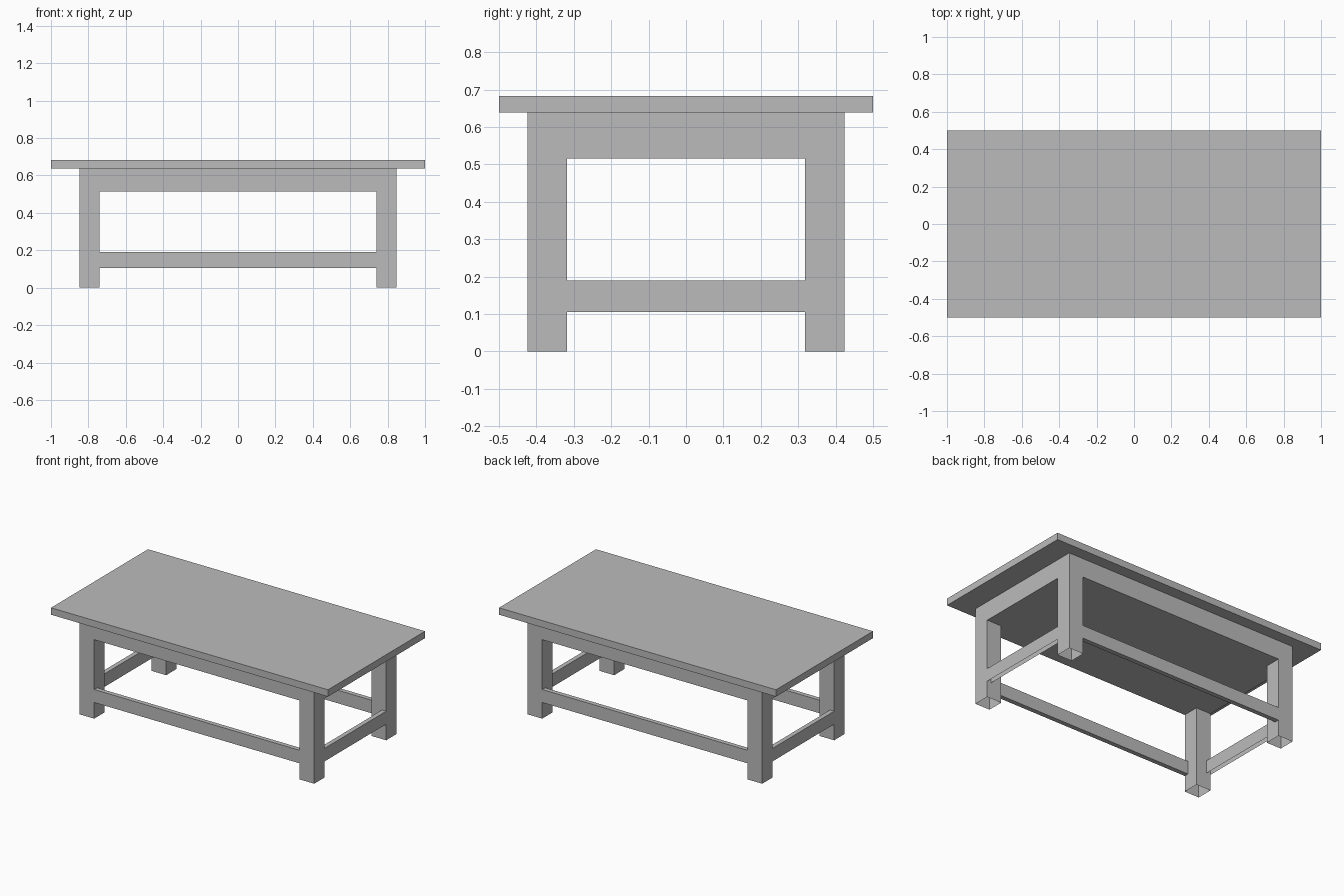
import bpy
import bmesh
from mathutils import Vector

cube = bpy.data.objects.get("Cube")
if cube:
    bpy.data.objects.remove(cube, do_unlink=True)

grey = bpy.data.materials.new("plain_grey")
grey.use_nodes = True
grey.diffuse_color = (0.5, 0.5, 0.5, 1)
grey.node_tree.nodes["Principled BSDF"].inputs["Base Color"].default_value = (0.5, 0.5, 0.5, 1)


def box(name, low, high, open_sides=()):
    """Box between two corners, left open in the given directions."""
    low, high = Vector(low), Vector(high)
    bm = bmesh.new()
    bmesh.ops.create_cube(bm, size=1)
    for v in bm.verts:
        v.co = (low + high) / 2 + v.co * (high - low)
    bm.normal_update()
    gone = [f for f in bm.faces
            if any(f.normal.dot(Vector(d)) > 0.9 for d in open_sides)]
    bmesh.ops.delete(bm, geom=gone, context='FACES')
    mesh = bpy.data.meshes.new(name)
    bm.to_mesh(mesh)
    bm.free()
    mesh.materials.append(grey)
    obj = bpy.data.objects.new(name, mesh)
    bpy.context.collection.objects.link(obj)
    return obj


def span(a, b, sign):
    """Ordered range on one side of the centre."""
    return sorted((a * sign, b * sign))


OUT_X, OUT_Y = 0.847, 0.424      # outer faces of the frame
LEG, RAIL = 0.106, 0.03          # leg width and stretcher thickness
IN_X, IN_Y = OUT_X - LEG, OUT_Y - LEG
APRON_Z, TOP_Z = 0.515, 0.638
RAIL_LOW, RAIL_HIGH = 0.105, 0.19
DOWN, UP = (0, 0, -1), (0, 0, 1)

# Top board and the solid apron below it
box("table_top", (-1, -0.5, TOP_Z), (1, 0.5, 0.683))
box("apron", (-OUT_X, -OUT_Y, APRON_Z), (OUT_X, OUT_Y, TOP_Z))

# Hollow legs, open at the feet
for sx, side in ((-1, "right"), (1, "left")):
    x0, x1 = span(IN_X, OUT_X, sx)
    for sy, end in ((-1, "front"), (1, "back")):
        y0, y1 = span(IN_Y, OUT_Y, sy)
        box(f"{end}_{side}_leg", (x0, y0, 0), (x1, y1, APRON_Z), (DOWN, UP))

# Long stretchers, flush with the outer leg faces
for sy, end in ((-1, "front"), (1, "back")):
    y0, y1 = span(OUT_Y - RAIL, OUT_Y, sy)
    box(f"{end}_stretcher", (-IN_X, y0, RAIL_LOW), (IN_X, y1, RAIL_HIGH),
        ((-1, 0, 0), (1, 0, 0)))

# Short stretchers, open underneath
for sx, side in ((-1, "right"), (1, "left")):
    x0, x1 = span(OUT_X - RAIL, OUT_X, sx)
    box(f"{side}_stretcher", (x0, -IN_Y, RAIL_LOW), (x1, IN_Y, RAIL_HIGH),
        ((0, -1, 0), (0, 1, 0), DOWN))
